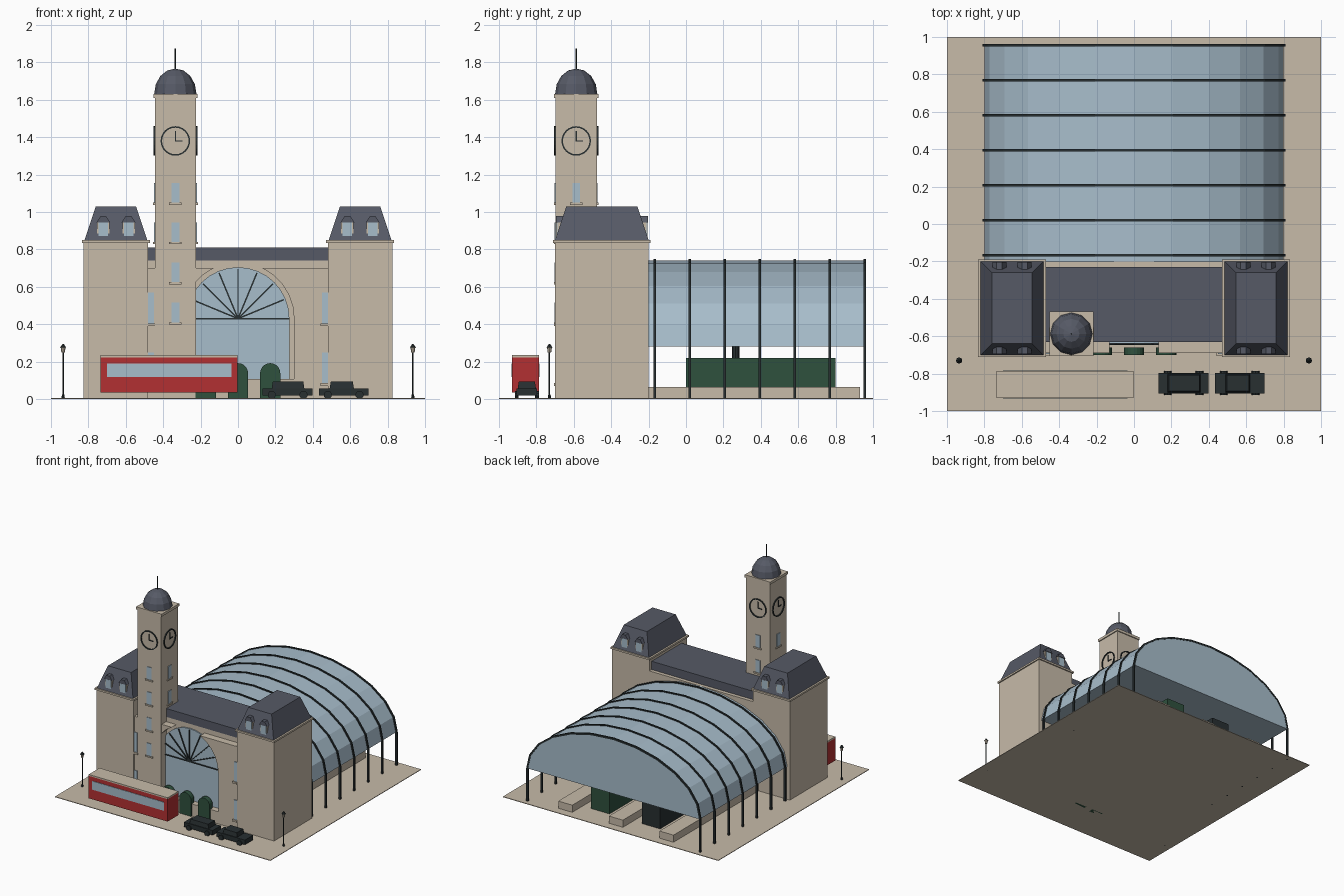
import bpy, bmesh, math
from mathutils import Matrix, Vector

if "Cube" in bpy.data.objects:
    bpy.data.objects.remove(bpy.data.objects["Cube"])


def material(name, r, g, b):
    m = bpy.data.materials.new(name)
    m.diffuse_color = (r, g, b, 1)
    m.use_nodes = True
    m.node_tree.nodes["Principled BSDF"].inputs["Base Color"].default_value = m.diffuse_color
    return m


STONE = material("stone", 0.57, 0.495, 0.395)
GLASS = material("glass", 0.39, 0.51, 0.60)
SLATE = material("slate", 0.093, 0.102, 0.133)
IRON = material("iron", 0.021, 0.029, 0.031)
RED = material("red", 0.45, 0.03, 0.032)
GREEN = material("green", 0.028, 0.082, 0.048)


def finish(name, bm, mat, matrix=None):
    bmesh.ops.recalc_face_normals(bm, faces=bm.faces)
    me = bpy.data.meshes.new(name)
    bm.to_mesh(me)
    bm.free()
    me.materials.append(mat)
    ob = bpy.data.objects.new(name, me)
    if matrix:
        ob.matrix_world = matrix
    bpy.context.collection.objects.link(ob)
    return ob


def box(name, x, y, z, mat, inset=0.0, matrix=None):
    """Box from (min, max) ranges; inset narrows the top."""
    bm = bmesh.new()
    bmesh.ops.create_cube(bm, size=1)
    c = Vector((sum(x) / 2, sum(y) / 2, sum(z) / 2))
    for v in bm.verts:
        cut = inset if v.co.z > 0 else 0
        sx, sy = abs(x[1] - x[0]) - 2 * cut, abs(y[1] - y[0]) - 2 * cut
        v.co = c + Vector((v.co.x * sx, v.co.y * sy, v.co.z * (z[1] - z[0])))
    return finish(name, bm, mat, matrix)


def prism(name, pts, y, mat, matrix=None):
    """Extrude an (x, z) outline along y."""
    bm = bmesh.new()
    f = bm.faces.new([bm.verts.new((px, y[0], pz)) for px, pz in pts])
    ext = bmesh.ops.extrude_face_region(bm, geom=[f])
    bmesh.ops.translate(bm, vec=(0, y[1] - y[0], 0),
                        verts=[g for g in ext["geom"] if isinstance(g, bmesh.types.BMVert)])
    return finish(name, bm, mat, matrix)


def cylinder(name, loc, r1, r2, depth, sides, mat, rot=None):
    bm = bmesh.new()
    bmesh.ops.create_cone(bm, cap_ends=True, segments=sides, radius1=r1, radius2=r2, depth=depth)
    return finish(name, bm, mat, Matrix.Translation(loc) @ (rot or Matrix()))


def arc(rx, rz, cx, cz, a0, a1, n):
    return [(cx + rx * math.cos(math.radians(a0 + (a1 - a0) * i / n)),
             cz + rz * math.sin(math.radians(a0 + (a1 - a0) * i / n))) for i in range(n + 1)]


box("ground", (-1, 1), (-1, 1), (0, 0.005), STONE)

# Central hall with flat slate roof
box("hall", (-0.48, 0.48), (-0.63, -0.2), (0, 0.74), STONE)
box("hall_roof", (-0.48, 0.48), (-0.63, -0.23), (0.74, 0.81), SLATE)

# Front panels left and right of the great arch
edge = math.degrees(math.asin(0.27 / 0.3))
for s in (-1, 1):
    side = [(s * px, pz) for px, pz in arc(0.3, 0.3, 0, 0.43, 0, edge, 5)]
    prism("front_panel", [(s * 0.48, 0), (s * 0.3, 0)] + side + [(s * 0.48, 0.7)],
          (-0.69, -0.63), STONE)
    for z0 in (0.085, 0.405):
        box("panel_window", (s * 0.45, s * 0.482), (-0.696, -0.688), (z0, z0 + 0.165), GLASS)
        box("panel_sill", (s * 0.44, s * 0.482), (-0.705, -0.688), (z0 - 0.015, z0), STONE)

# Arch window, its base, fan bars and doors
prism("arch_window", [(-0.275, 0.1), (0.275, 0.1)] + arc(0.275, 0.275, 0, 0.43, 0, 180, 16),
      (-0.64, -0.63), GLASS)
box("arch_base", (-0.3, 0.3), (-0.69, -0.63), (0, 0.107), STONE)
box("arch_bar", (-0.275, 0.275), (-0.648, -0.638), (0.426, 0.434), IRON)
for i in range(1, 8):
    spoke = Matrix.Translation((0, 0, 0.43)) @ Matrix.Rotation(-math.radians(22.5 * i), 4, "Y")
    box("fan_bar", (0, 0.265), (-0.648, -0.638), (-0.004, 0.004), IRON, matrix=spoke)
for cx in (-0.172, 0, 0.172):
    prism("door", [(cx - 0.054, 0), (cx + 0.054, 0)] + arc(0.054, 0.054, cx, 0.138, 0, 180, 10),
          (-0.7, -0.66), GREEN)

# Corner pavilions with mansard roofs and dormers
for s in (-1, 1):
    box("pavilion", (s * 0.48, s * 0.825), (-0.7, -0.2), (0, 0.838), STONE)
    box("pavilion_cornice", (s * 0.47, s * 0.835), (-0.71, -0.19), (0.835, 0.85), STONE)
    box("mansard_roof", (s * 0.485, s * 0.82), (-0.7, -0.2), (0.85, 1.03), SLATE, inset=0.06)
    for cx in (s * 0.585, s * 0.72):
        for d in (-1, 1):
            def yr(a, b):
                return (-0.45 + d * a, -0.45 + d * b)
            box("dormer", (cx - 0.033, cx + 0.033), yr(0.18, 0.238), (0.86, 0.948), STONE)
            box("dormer_window", (cx - 0.025, cx + 0.025), yr(0.236, 0.243), (0.87, 0.943), GLASS)
            prism("dormer_roof", [(cx - 0.037, 0.945), (cx + 0.037, 0.945),
                                  (cx + 0.015, 0.978), (cx - 0.015, 0.978)],
                  yr(0.17, 0.246), SLATE)

# Clock tower
TX, TY = -0.335, -0.587
box("clock_tower", (TX - 0.11, TX + 0.11), (TY - 0.11, TY + 0.11), (0, 1.615), STONE)
box("tower_cornice", (TX - 0.118, TX + 0.118), (TY - 0.118, TY + 0.118), (1.61, 1.632), STONE)
bm = bmesh.new()
bmesh.ops.create_uvsphere(bm, u_segments=12, v_segments=8, radius=1)
bmesh.ops.delete(bm, geom=[v for v in bm.verts if v.co.z < -0.01], context="VERTS")
bmesh.ops.holes_fill(bm, edges=[e for e in bm.edges if e.is_boundary])
finish("tower_dome", bm, SLATE,
       Matrix.Translation((TX, TY, 1.632)) @ Matrix.Diagonal((0.113, 0.113, 0.135, 1)))
cylinder("tower_spire", (TX, TY, 1.815), 0.004, 0.004, 0.12, 6, IRON)

# Clocks, windows and sills on all four tower sides
for k in range(4):
    m = Matrix.Translation((TX, TY, 0)) @ Matrix.Rotation(k * math.pi / 2, 4, "Z")
    outer, inner = arc(0.079, 0.079, 0, 1.38, 0, 360, 24), arc(0.071, 0.071, 0, 1.38, 0, 360, 24)
    for i in range(24):
        prism("clock_ring", [outer[i], outer[i + 1], inner[i + 1], inner[i]],
              (-0.118, -0.109), IRON, m)
    box("minute_hand", (-0.003, 0.003), (-0.116, -0.109), (1.377, 1.433), IRON, matrix=m)
    box("hour_hand", (-0.003, 0.037), (-0.116, -0.109), (1.377, 1.383), IRON, matrix=m)
    for z0 in (0.41, 0.625, 0.84, 1.05):
        box("tower_window", (-0.021, 0.021), (-0.115, -0.109), (z0, z0 + 0.105), GLASS, matrix=m)
        box("tower_sill", (-0.034, 0.034), (-0.12, -0.109), (z0 - 0.012, z0), STONE, matrix=m)

# Train shed vault and iron ribs on posts
prism("shed_vault", arc(0.8, 0.46, 0, 0.28, 0, 180, 12), (-0.205, 0.96), GLASS)
rib = ([(0.81, 0)] + arc(0.81, 0.468, 0, 0.28, 0, 180, 12) + [(-0.81, 0), (-0.795, 0)]
       + arc(0.795, 0.453, 0, 0.28, 180, 0, 12) + [(0.795, 0)])
for i in range(7):
    y = -0.168 + 0.1873 * i
    prism("shed_rib", rib, (y - 0.007, y + 0.007), IRON)

# Platforms and trains
for cx in (-0.47, 0, 0.47):
    box("platform", (cx - 0.065, cx + 0.065), (-0.2, 0.93), (0, 0.065), STONE)
box("carriage", (0.15, 0.32), (0, 0.8), (0.01, 0.22), GREEN)
box("locomotive", (-0.32, -0.15), (0.2, 0.8), (0.01, 0.215), IRON)
cylinder("chimney", (-0.235, 0.265, 0.245), 0.02, 0.02, 0.07, 8, IRON)

# Bus
box("bus_body", (-0.735, -0.002), (-0.93, -0.787), (0.035, 0.223), RED)
box("bus_roof", (-0.735, -0.002), (-0.93, -0.787), (0.223, 0.235), STONE)
for y in (-0.93, -0.787):
    box("bus_windows", (-0.70, -0.035), (y - 0.004, y + 0.004), (0.118, 0.19), GLASS)

# Cars
turn = Matrix.Rotation(math.pi / 2, 4, "X")
for cx, c0, c1 in ((0.265, 0.18, 0.355), (0.565, 0.49, 0.62)):
    box("car_body", (cx - 0.133, cx + 0.133), (-0.905, -0.797), (0.018, 0.057), IRON)
    box("car_cabin", (c0, c1), (-0.9, -0.802), (0.055, 0.093), IRON, inset=0.006)
    for wx in (cx - 0.085, cx + 0.085):
        for wy in (-0.905, -0.797):
            cylinder("car_wheel", (wx, wy, 0.022), 0.022, 0.022, 0.02, 10, IRON, turn)

# Street lamps
for s in (-1, 1):
    p = (s * 0.935, -0.73)
    cylinder("lamp_foot", (*p, 0.012), 0.01, 0.006, 0.024, 8, IRON)
    cylinder("lamp_post", (*p, 0.125), 0.004, 0.004, 0.25, 6, IRON)
    cylinder("lamp_head", (*p, 0.262), 0.009, 0.013, 0.028, 8, STONE)
    cylinder("lamp_cap", (*p, 0.285), 0.017, 0.003, 0.02, 8, IRON)
